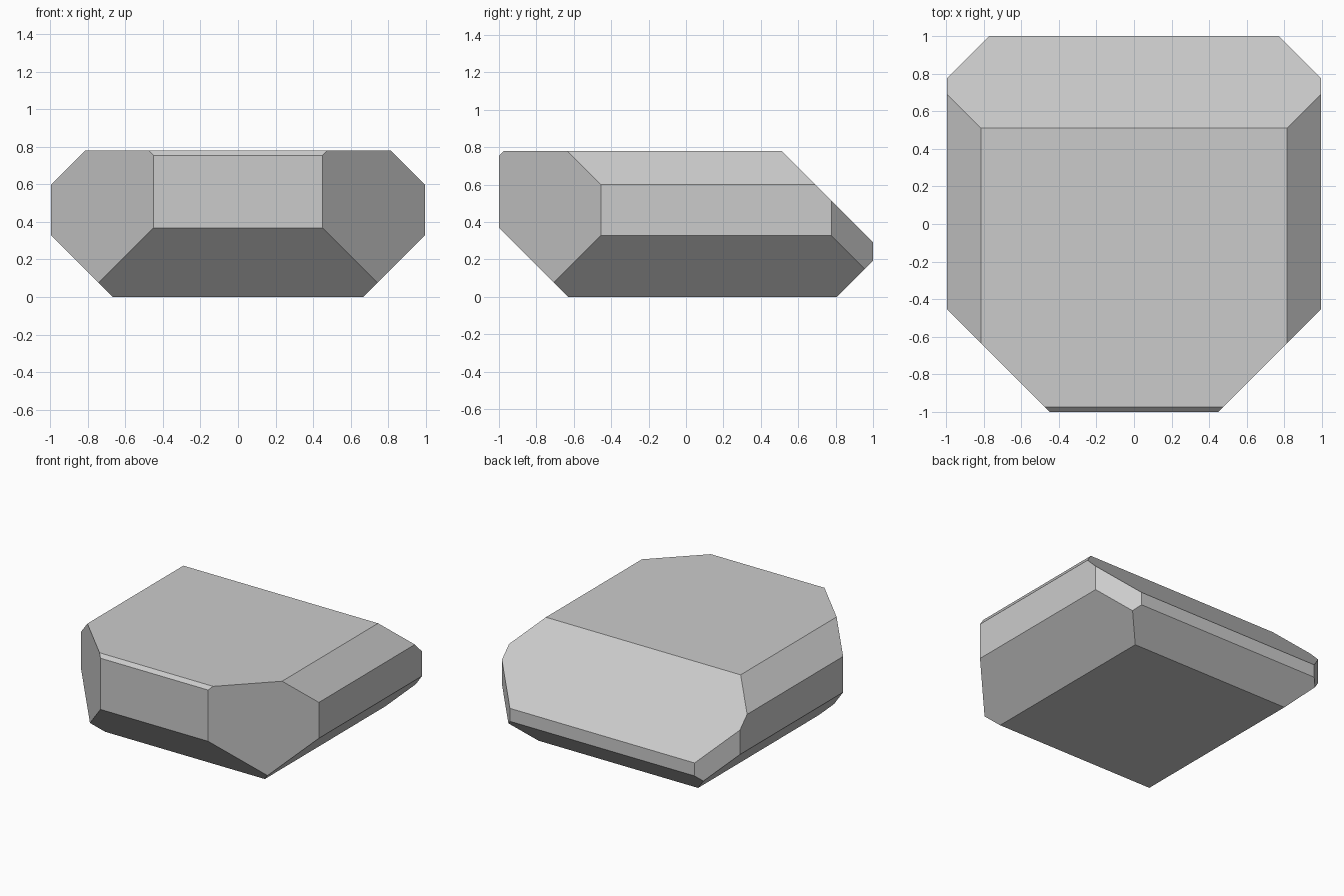
import bpy, bmesh
from mathutils import Vector

if "Cube" in bpy.data.objects:
    bpy.data.objects.remove(bpy.data.objects["Cube"])

W, D, H = 0.995, 1.0, 0.78  # half width, half depth, height

# Starting block
bm = bmesh.new()
bmesh.ops.create_cube(bm, size=2)
for v in bm.verts:
    v.co = Vector((v.co.x * W, v.co.y * D, (v.co.z + 1) / 2 * H))


def chamfer(normal, offset):
    """Slice off everything where normal . p > offset and cap the cut."""
    n = Vector(normal)
    geom = bm.verts[:] + bm.edges[:] + bm.faces[:]
    cut = bmesh.ops.bisect_plane(bm, geom=geom, dist=1e-5,
                                 plane_co=n * offset / n.length_squared,
                                 plane_no=n, clear_outer=True)
    edges = [e for e in cut["geom_cut"] if isinstance(e, bmesh.types.BMEdge)]
    bmesh.ops.contextual_create(bm, geom=edges)


# Mirrored side cuts: upper edge, lower edge, front corner, back corner
for s in (-1, 1):
    chamfer((s, 0, 1), 1.594)
    chamfer((s, 0, -1), 0.667)
    chamfer((s, -1, 0), 1.45)
    chamfer((s, 1, 0), 1.772)

# Front and back cuts: large rear slope, thin front lip, undersides
chamfer((0, 1, 1), 1.29)
chamfer((0, -1, 1), 1.755)
chamfer((0, -1, -1), 0.632)
chamfer((0, 1, -1), 0.808)

bmesh.ops.recalc_face_normals(bm, faces=bm.faces)
mesh = bpy.data.meshes.new("rock")
bm.to_mesh(mesh)
bm.free()
bpy.context.collection.objects.link(bpy.data.objects.new("rock", mesh))
